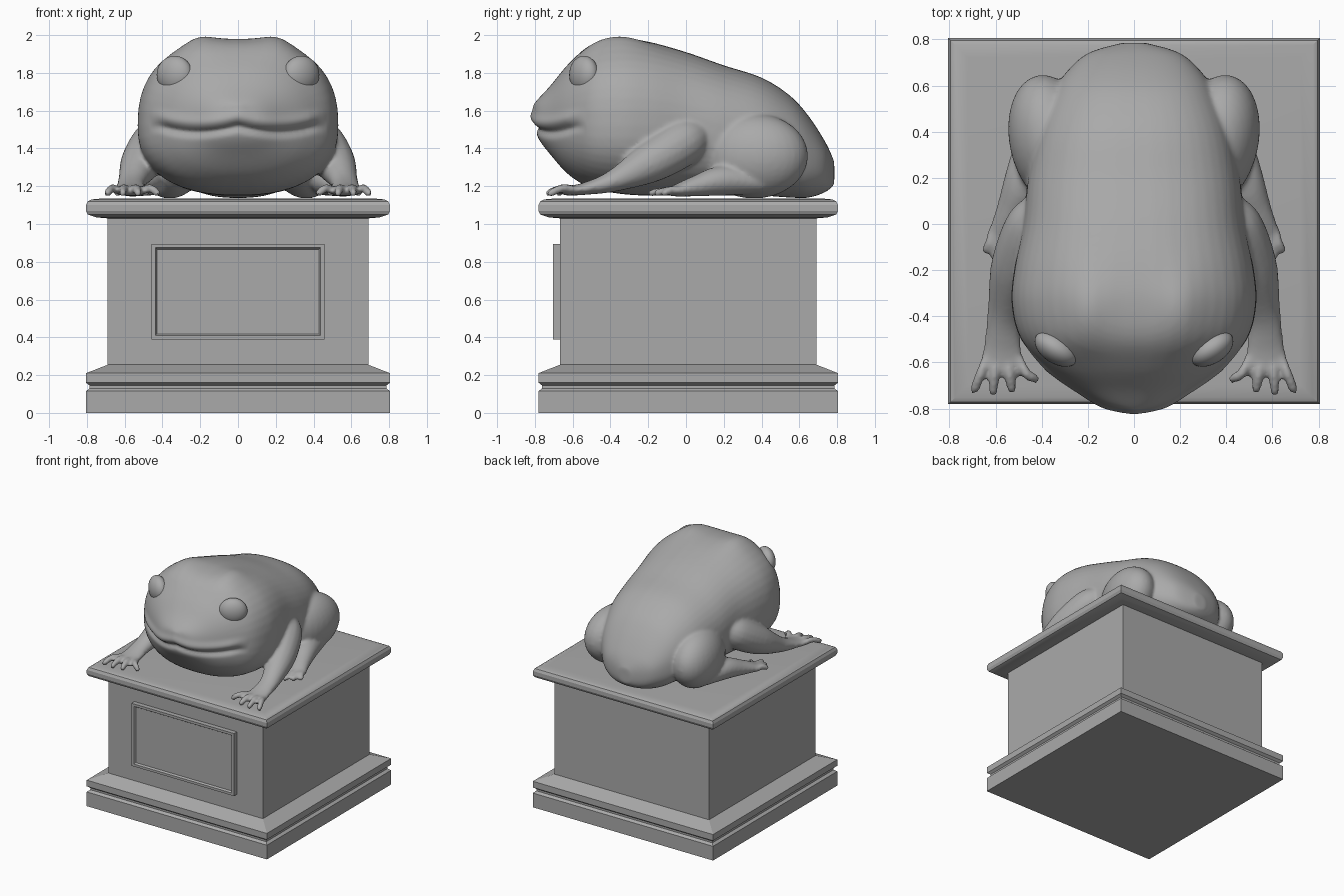
import bpy, bmesh, math
from mathutils import Vector, Matrix

if "Cube" in bpy.data.objects:
    bpy.data.objects.remove(bpy.data.objects["Cube"])

stone = bpy.data.materials.new("grey stone")
stone.use_nodes = True
GREY = (0.4, 0.4, 0.4, 1)
stone.diffuse_color = GREY
stone.node_tree.nodes["Principled BSDF"].inputs["Base Color"].default_value = GREY


def add_object(name, bm):
    bmesh.ops.recalc_face_normals(bm, faces=bm.faces)
    mesh = bpy.data.meshes.new(name)
    bm.to_mesh(mesh)
    bm.free()
    mesh.materials.append(stone)
    obj = bpy.data.objects.new(name, mesh)
    bpy.context.scene.collection.objects.link(obj)
    return obj


def smooth_shade(obj, angle):
    bpy.ops.object.select_all(action="DESELECT")
    obj.select_set(True)
    bpy.context.view_layer.objects.active = obj
    bpy.ops.object.shade_smooth_by_angle(angle=math.radians(angle))


def loft(bm, rings):
    """Skin a list of closed rings and cap both ends."""
    rows = [[bm.verts.new(co) for co in ring] for ring in rings]
    for low, high in zip(rows, rows[1:]):
        for i in range(len(low)):
            j = (i + 1) % len(low)
            bm.faces.new((low[i], low[j], high[j], high[i]))
    bm.faces.new(rows[0][::-1])
    bm.faces.new(rows[-1])


def spline(points, steps):
    """Catmull-Rom interpolation of tuples of any length."""
    pts = [Vector(p) for p in points]
    pts = [pts[0]] + pts + [pts[-1]]
    out = []
    for a, b, c, d in zip(pts, pts[1:], pts[2:], pts[3:]):
        for k in range(steps):
            t = k / steps
            out.append(b + (c - a) * (t / 2) + (a * 2 - b * 5 + c * 4 - d) * (t * t / 2)
                       + (b * 3 - a - c * 3 + d) * (t ** 3 / 2))
    return out + [pts[-1]]


def limb(bm, points, side):
    """Tapered oval tube; each point is x, y, z, half width, half height."""
    path = spline(points, 6)
    rings = []
    for i, p in enumerate(path):
        before, after = path[max(i - 1, 0)], path[min(i + 1, len(path) - 1)]
        along = Vector(after[:3]) - Vector(before[:3])
        across = along.cross(Vector((0, 0, 1))).normalized()
        up = across.cross(along).normalized()
        ring = []
        for k in range(16):
            a = math.tau * k / 16
            co = Vector(p[:3]) + across * p[3] * math.cos(a) + up * p[4] * math.sin(a)
            ring.append((co.x * side, co.y, co.z))
        rings.append(ring)
    loft(bm, rings)


def ball(bm, centre, radii, turn=0.0):
    matrix = (Matrix.Translation(centre) @ Matrix.Rotation(turn, 4, "Z")
              @ Matrix.Diagonal((*radii, 1)))
    bmesh.ops.create_uvsphere(bm, u_segments=32, v_segments=20, radius=1, matrix=matrix)


# Pedestal: stepped square profile of half width and height
PROFILE = [(.805, 0), (.805, .115), (.785, .13), (.785, .145), (.805, .16), (.805, .21),
           (.69, .255), (.69, 1.03), (.75, 1.035), (.795, 1.05), (.805, 1.07),
           (.805, 1.1), (.795, 1.12), (.775, 1.13), (.72, 1.135)]
bm = bmesh.new()
loft(bm, [[(x * r, y * r * .985 + .012, z) for x, y in ((-1, -1), (1, -1), (1, 1), (-1, 1))]
          for r, z in PROFILE])
smooth_shade(add_object("pedestal", bm), 25)

# Front plaque with a raised frame
bm = bmesh.new()
bmesh.ops.create_cube(bm, size=1, matrix=Matrix.Translation((0, -.675, .642))
                      @ Matrix.Diagonal((.915, .06, .505, 1)))
front = [min(bm.faces, key=lambda f: f.calc_center_median().y)]
bmesh.ops.inset_region(bm, faces=front, thickness=.028)
bmesh.ops.inset_region(bm, faces=front, thickness=.012, depth=-.014)
add_object("plaque", bm)

# Toad body sections: y, half width, bottom, widest height, top
SECTIONS = [(-.81, .02, 1.56, 1.59, 1.63), (-.785, .13, 1.46, 1.56, 1.66),
            (-.72, .24, 1.37, 1.54, 1.73), (-.62, .38, 1.26, 1.53, 1.85),
            (-.5, .49, 1.19, 1.52, 1.95), (-.35, .53, 1.16, 1.52, 1.98),
            (-.2, .52, 1.15, 1.52, 1.965), (0, .48, 1.15, 1.5, 1.91),
            (.2, .46, 1.15, 1.46, 1.84), (.4, .42, 1.15, 1.42, 1.775),
            (.55, .36, 1.14, 1.38, 1.68), (.65, .3, 1.14, 1.34, 1.57),
            (.74, .2, 1.17, 1.31, 1.43), (.785, .05, 1.21, 1.27, 1.33)]
bm = bmesh.new()
rings = []
for y, w, bottom, middle, top in spline(SECTIONS, 5):
    ring = []
    for k in range(48):
        c, s = math.cos(math.tau * k / 48), math.sin(math.tau * k / 48)
        power = 2 / 2.4
        height = top - middle if s > 0 else middle - bottom
        ring.append((math.copysign(abs(c) ** power, c) * w, y,
                     middle + math.copysign(abs(s) ** power, s) * height))
    rings.append(ring)
loft(bm, rings)

for side in (-1, 1):
    # Front leg and its fingers
    limb(bm, [(.38, .1, 1.5, .06, .06), (.43, 0, 1.44, .12, .12), (.51, -.18, 1.33, .11, .11),
              (.56, -.38, 1.23, .075, .06), (.57, -.52, 1.19, .08, .035),
              (.57, -.62, 1.175, .1, .025), (.57, -.66, 1.17, .08, .015)], side)
    for root, tip, reach in ((.5, .43, -.69), (.55, .53, -.735), (.6, .61, -.745), (.64, .69, -.735)):
        limb(bm, [(root, -.58, 1.18, .02, .02), ((root + tip) / 2, -.65, 1.19, .022, .022),
                  (tip, reach + .02, 1.165, .021, .021), (tip, reach, 1.16, .01, .01)], side)
    # Thigh
    ball(bm, (.36 * side, .36, 1.36), (.18, .29, .225), -.2 * side)
    # Hind foot and its toes
    limb(bm, [(.42, .4, 1.22, .08, .06), (.47, .2, 1.23, .09, .08), (.53, .05, 1.2, .07, .055),
              (.57, -.06, 1.175, .065, .03), (.58, -.1, 1.17, .05, .015)], side)
    for root, tip, reach in ((.54, .49, -.15), (.57, .55, -.2), (.6, .6, -.17), (.61, .64, -.13)):
        limb(bm, [(root, -.02, 1.175, .02, .02), ((root + tip) / 2, -.08, 1.18, .021, .021),
                  (tip, reach + .02, 1.165, .02, .02), (tip, reach, 1.16, .01, .01)], side)

# Fuse everything into one skin
toad = add_object("toad", bm)
remesh = toad.modifiers.new("fuse", "REMESH")
remesh.mode = "VOXEL"
remesh.voxel_size = .0115
soften = toad.modifiers.new("soften", "SMOOTH")
soften.factor = .5
soften.iterations = 8
fused = bpy.data.meshes.new_from_object(toad.evaluated_get(bpy.context.evaluated_depsgraph_get()))
toad.modifiers.clear()
toad.data = fused

# Sculpt the mouth crease, the lips and the brow ridges
normals = [v.normal.copy() for v in fused.vertices]
for v, normal in zip(fused.vertices, normals):
    x, y, z = v.co
    if y < -.4 and z > 1.35:
        mouth = 1.525 - .03 * math.sin(min(abs(x) / .42, 1) * math.pi)
        fade = max(0, min(1, (.47 - abs(x)) / .1))
        crease = -.022 * math.exp(-((z - mouth + .012) / .022) ** 2)
        lip = .014 * math.exp(-((z - mouth - .045) / .03) ** 2)
        v.co += normal * (crease + lip) * fade
    if z > 1.8:
        ridge = math.exp(-((abs(x) - .21) / .1) ** 2 - ((y + .38) / .16) ** 2)
        v.co.z += .03 * ridge * min(1, (z - 1.8) / .1)
smooth_shade(toad, 60)

# Eyes
for side, name in ((-1, "right_eye"), (1, "left_eye")):
    bm = bmesh.new()
    ball(bm, (.335 * side, -.54, 1.79), (.105, .065, .1), .56 * side)
    smooth_shade(add_object(name, bm), 60)
